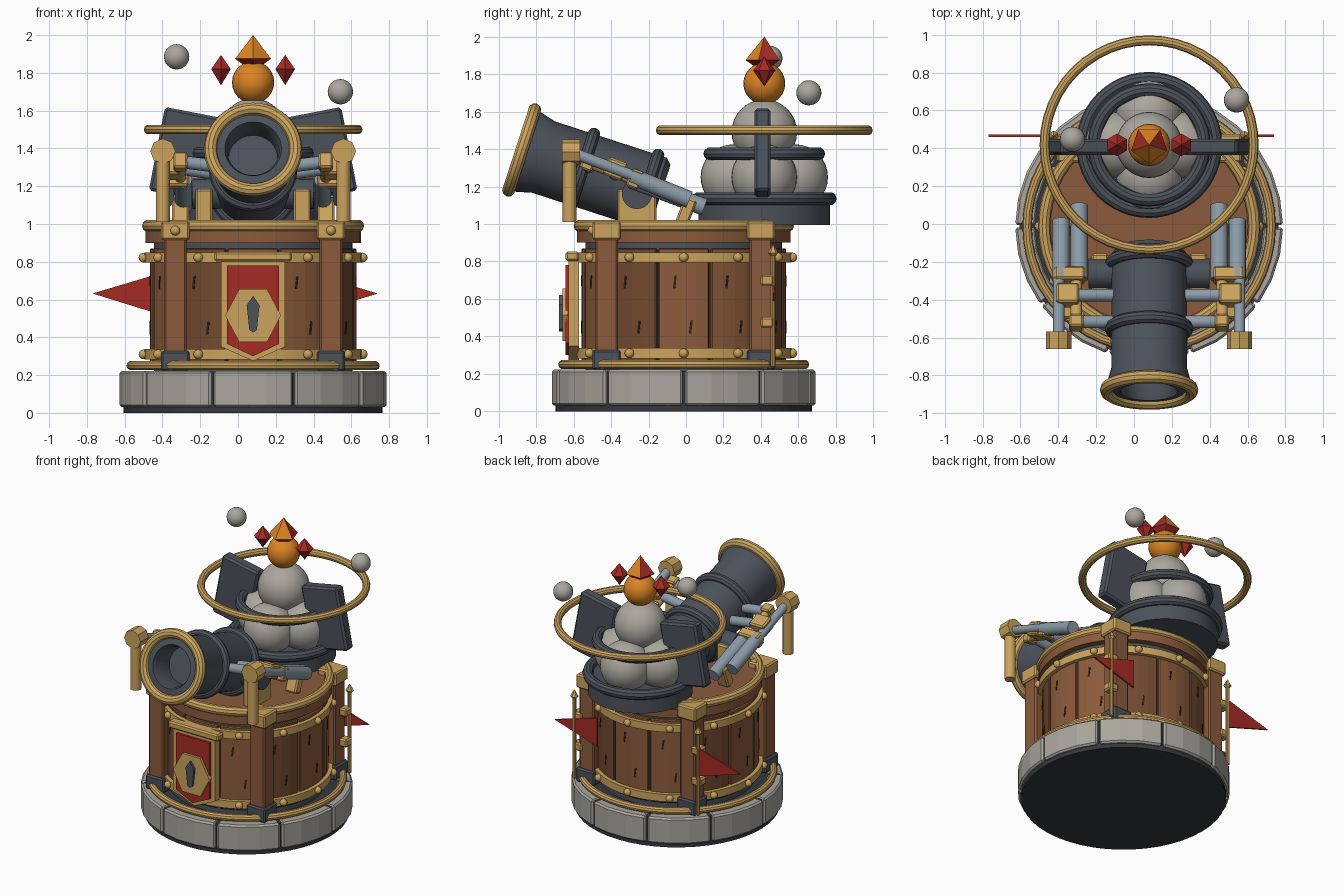
import bpy, bmesh, math
from mathutils import Vector, Matrix

if "Cube" in bpy.data.objects:
    bpy.data.objects.remove(bpy.data.objects["Cube"])

CENTRE = Vector((0.08, -0.012, 0))
parts = []
faceted = set()


def material(name, *rgb):
    m = bpy.data.materials.new(name)
    m.use_nodes = True
    m.diffuse_color = (*rgb, 1)
    m.node_tree.nodes["Principled BSDF"].inputs["Base Color"].default_value = (*rgb, 1)
    return m


STONE = material("pale stone", 0.40, 0.385, 0.34)
GOLD = material("brass gold", 0.60, 0.37, 0.11)
WOOD = material("warm wood", 0.26, 0.105, 0.045)
DARKWOOD = material("deep wood", 0.17, 0.068, 0.03)
GRAIN = material("wood grain", 0.03, 0.013, 0.008)
IRON = material("dark iron", 0.072, 0.085, 0.105)
BASE = material("base black", 0.035, 0.04, 0.047)
STEEL = material("blue steel", 0.26, 0.33, 0.39)
RED = material("banner red", 0.38, 0.024, 0.018)
ORANGE = material("flame orange", 0.72, 0.23, 0.018)


def make(name, bm, mat, flat=False, bevel=0):
    bmesh.ops.recalc_face_normals(bm, faces=bm.faces)
    mesh = bpy.data.meshes.new(name)
    bm.to_mesh(mesh)
    bm.free()
    mesh.materials.append(mat)
    ob = bpy.data.objects.new(name, mesh)
    bpy.context.collection.objects.link(ob)
    if bevel:
        mod = ob.modifiers.new("bevel", "BEVEL")
        mod.width = bevel
        mod.segments = 1
    parts.append(ob)
    if flat:
        faceted.add(ob)
    return ob


def box(name, loc, size, mat, rot=Matrix(), bevel=0.01):
    bm = bmesh.new()
    bmesh.ops.create_cube(bm, size=1, matrix=Matrix.Translation(loc) @ rot @ Matrix.Diagonal((*size, 1)))
    return make(name, bm, mat, True, bevel)


def rod(name, a, b, r, mat, sides=16, r2=None):
    a, b = Vector(a), Vector(b)
    m = Matrix.Translation((a + b) / 2) @ (b - a).to_track_quat("Z", "Y").to_matrix().to_4x4()
    bm = bmesh.new()
    bmesh.ops.create_cone(bm, cap_ends=True, segments=sides, radius1=r,
                          radius2=r if r2 is None else r2, depth=(b - a).length, matrix=m)
    return make(name, bm, mat, sides < 10)


def ball(name, loc, r, mat, detail=24):
    bm = bmesh.new()
    bmesh.ops.create_uvsphere(bm, u_segments=detail, v_segments=detail // 2, radius=r,
                              matrix=Matrix.Translation(loc))
    return make(name, bm, mat)


def lathe(name, profile, mat, m=Matrix(), closed=False, steps=48):
    bm = bmesh.new()
    vs = [bm.verts.new((r, 0, z)) for r, z in profile]
    es = [bm.edges.new(p) for p in zip(vs, vs[1:])]
    if closed:
        es.append(bm.edges.new((vs[-1], vs[0])))
    bmesh.ops.spin(bm, geom=vs + es, cent=(0, 0, 0), axis=(0, 0, 1), angle=math.tau, steps=steps)
    bmesh.ops.remove_doubles(bm, verts=bm.verts, dist=0.0001)
    bm.transform(m)
    return make(name, bm, mat)


def ring(name, loc, major, minor, mat, rot=Matrix()):
    circle = [(major + minor * math.cos(k * math.tau / 10), minor * math.sin(k * math.tau / 10))
              for k in range(10)]
    return lathe(name, circle, mat, Matrix.Translation(loc) @ rot, True)


def arc_block(name, mid, half, r0, r1, z0, z1, mat, segs, bevel):
    # Curved block; angles in degrees counted from the front towards the left
    bm = bmesh.new()
    rows = []
    for k in range(segs + 1):
        a = math.radians(mid - half + 2 * half * k / segs)
        rows.append([bm.verts.new((r * math.sin(a), -r * math.cos(a), z))
                     for r, z in ((r0, z0), (r1, z0), (r1, z1), (r0, z1))])
    for p, q in zip(rows, rows[1:]):
        for j in range(4):
            bm.faces.new((p[j], p[(j + 1) % 4], q[(j + 1) % 4], q[j]))
    bm.faces.new(rows[0])
    bm.faces.new(rows[-1][::-1])
    return make(name, bm, mat, True, bevel)


def plate(name, outline, y0, y1, mat):
    # Flat shape drawn in x, z and thickened along y
    bm = bmesh.new()
    face = bm.faces.new([bm.verts.new((x, y0, z)) for x, z in outline])
    out = bmesh.ops.extrude_face_region(bm, geom=[face])["geom"]
    bmesh.ops.translate(bm, vec=(0, y1 - y0, 0), verts=[v for v in out if isinstance(v, bmesh.types.BMVert)])
    return make(name, bm, mat, True)


def gem(name, loc, r, up, down, mat, sides=6):
    bm = bmesh.new()
    x, y, z = loc
    rim = [bm.verts.new((x + r * math.sin(k * math.tau / sides), y - r * math.cos(k * math.tau / sides), z))
           for k in range(sides)]
    top, low = bm.verts.new((x, y, z + up)), bm.verts.new((x, y, z - down))
    for k in range(sides):
        for tip in (top, low):
            bm.faces.new((rim[k], rim[(k + 1) % sides], tip))
    return make(name, bm, mat, True)


# Stone footing
rod("footing_core", (0, 0, 0), (0, 0, 0.215), 0.685, BASE, 48)
for i in range(10):
    arc_block("footing_stone", i * 36, 17.5, 0.6, 0.708, 0.03, 0.222, STONE, 3, 0.012)
ring("footing_ring", (0, 0, 0.25), 0.645, 0.025, GOLD)

# Drum of planks with bands and rivets
rod("drum_core", (0, 0, 0.2), (0, 0, 0.91), 0.525, IRON, 48)
for i in range(12):
    arc_block("plank", i * 30, 14.4, 0.49, 0.547, 0.26, 0.87,
              DARKWOOD if i % 3 == 2 else WOOD, 4, 0.006)
    for off, z in ((-5, 0.69), (4, 0.45)):
        turn = Matrix.Rotation(math.radians(i * 30 + off), 4, "Z")
        box("grain_mark", turn @ Vector((0, -0.545, z)), (0.012, 0.008, 0.07), GRAIN,
            turn @ Matrix.Rotation(0.12, 4, "Y"), 0)
for z in (0.31, 0.822):
    lathe("drum_band", [(0.53, z - 0.027), (0.575, z - 0.027), (0.575, z + 0.027), (0.53, z + 0.027)],
          GOLD, closed=True)
    for i in range(12):
        a = math.radians(i * 30)
        ball("rivet", (0.58 * math.sin(a), -0.58 * math.cos(a), z), 0.026, GOLD, 12)

# Deck
rod("deck", (0, 0, 0.9), (0, 0, 0.975), 0.57, WOOD, 48)
ring("deck_ring", (0, 0, 0.99), 0.555, 0.033, GOLD)

# Corner posts
for sx in (-1, 1):
    for sy in (-1, 1):
        x, y = 0.412 * sx, 0.412 * sy
        box("post", (x, y, 0.6), (0.12, 0.12, 0.68), WOOD)
        box("post_foot", (x, y, 0.275), (0.15, 0.15, 0.105), IRON)
        box("post_cap", (x, y, 0.965), (0.15, 0.15, 0.1), GOLD)
    ball("cap_rivet", (0.412 * sx, -0.487, 0.965), 0.026, GOLD, 12)

# Front banner
def shield(w, top, side, tip):
    return [(-w, top), (w, top), (w, side), (0, tip), (-w, side)]


box("banner_bar", (0, -0.595, 0.827), (0.41, 0.07, 0.05), GOLD)
plate("banner_frame", shield(0.17, 0.805, 0.35, 0.275), -0.56, -0.615, GOLD)
plate("banner_cloth", shield(0.137, 0.78, 0.365, 0.3), -0.61, -0.63, RED)
plate("banner_crest", [(0.148 * math.cos(k * math.pi / 3), 0.515 + 0.162 * math.sin(k * math.pi / 3))
                       for k in range(6)], -0.62, -0.648, GOLD)
plate("crest_emblem", [(0, 0.425), (0.02, 0.44), (0.034, 0.57), (0, 0.62), (-0.034, 0.57), (-0.02, 0.44)],
      -0.645, -0.665, IRON)

# Rear flags on poles
for sx, start in ((-1, 0.505), (1, 0.315)):
    x = 0.505 * sx
    rod("flag_pole", (x, 0.477, 0.24), (x, 0.477, 0.84), 0.014, GOLD, 10)
    gem("pole_tip", (x, 0.477, 0.845), 0.028, 0.05, 0.03, GOLD)
    for z in (0.7, 0.475):
        box("pole_bracket", (x - 0.02 * sx, 0.445, z), (0.08, 0.07, 0.058), GOLD)
    plate("flag", [(start * sx, 0.735), ((start + 0.345) * sx, 0.632), (start * sx, 0.525)], 0.473, 0.485, RED)

# Cannon barrel
tilt = Matrix.Rotation(math.radians(72), 4, "X")
aim = Matrix.Translation((0, -0.865, 1.395)) @ tilt
lathe("barrel", [(0, -0.78), (0.17, -0.78), (0.2, -0.75), (0.2, -0.12), (0.222, -0.04), (0.215, 0),
                 (0.15, 0.01), (0.137, -0.02), (0.13, -0.16), (0, -0.16)], IRON, aim)
ring("muzzle_ring", aim.translation, 0.225, 0.035, GOLD, tilt)
for s in (0.34, 0.7):
    ring("barrel_band", aim @ Vector((0, 0, -s)), 0.2, 0.034, IRON, tilt)
rod("trunnion", (-0.32, -0.25, 1.16), (0.32, -0.25, 1.16), 0.08, IRON, 24)

# Recoil gear, one set each side
for sx in (-1, 1):
    def at(x, y, z):
        return (x * sx, y, z)

    box("cradle", at(0.26, -0.25, 1.075), (0.09, 0.21, 0.22), GOLD)
    rod("gear_handle", at(0.478, -0.61, 1.01), at(0.478, -0.61, 1.38), 0.037, GOLD, 12)
    rod("handle_cap", at(0.478, -0.65, 1.385), at(0.478, -0.555, 1.385), 0.067, GOLD, 8)
    rod("outer_piston", at(0.478, -0.58, 1.375), at(0.478, -0.25, 1.25), 0.03, STEEL)
    rod("outer_sleeve", at(0.466, -0.28, 1.255), at(0.466, 0.03, 1.13), 0.046, STEEL)
    rod("inner_piston", at(0.385, -0.54, 1.34), at(0.385, -0.25, 1.23), 0.03, GOLD)
    rod("inner_sleeve", at(0.37, -0.28, 1.235), at(0.37, 0.11, 1.09), 0.046, STEEL)
    slope = Matrix.Rotation(math.radians(-21), 4, "X")
    box("gear_collar", at(0.42, -0.26, 1.24), (0.16, 0.07, 0.1), GOLD, slope)
    box("gear_collar", at(0.43, -0.365, 1.295), (0.12, 0.11, 0.1), GOLD, slope)
    box("gear_collar", at(0.385, -0.51, 1.33), (0.075, 0.07, 0.09), GOLD, slope)
    rod("cross_rod", at(0.42, -0.365, 1.3), at(0.15, -0.365, 1.26), 0.034, STEEL)
    rod("cross_rod", at(0.385, -0.505, 1.33), at(0.15, -0.505, 1.3), 0.034, STEEL)
    box("gear_stand", at(0.385, 0.01, 1.06), (0.09, 0.07, 0.16), GOLD, slope)

# Shrine at the back: tray, stacked boulders, flame and floating pieces
Y = 0.43
rod("tray", (0, Y, 0.995), (0, Y, 1.13), 0.35, IRON, 48)
ring("tray_rim", (0, Y, 1.135), 0.35, 0.036, IRON)
ring("boulder_hoop", (0, Y, 1.375), 0.29, 0.035, IRON)
for dx, dy in ((1, 0), (-1, 0), (0, 1), (0, -1)):
    ball("boulder", (0.165 * dx, Y + 0.165 * dy, 1.25), 0.175, STONE, 32)
ball("top_boulder", (0, Y, 1.49), 0.175, STONE, 32)
ball("flame_orb", (0, Y, 1.75), 0.112, ORANGE)
crown = gem("flame_crown", (0, Y, 1.875), 0.1, 0.125, 0.07, ORANGE, 5)
crown.data.materials.append(RED)
for k, f in enumerate(crown.data.polygons):
    f.material_index = int(f.center.z < 1.875 or k % 4 == 2)
ring("halo", (0, Y, 1.5), 0.553, 0.026, GOLD)
for sx in (-1, 1):
    gem("ember", (0.17 * sx, Y, 1.82), 0.06, 0.075, 0.085, RED)
    box("wing_slab", (0.362 * sx, Y - 0.01, 1.37), (0.3, 0.085, 0.45), IRON,
        Matrix.Rotation(math.radians(-11 * sx), 4, "Y"), 0.014)
ball("floating_stone", (-0.405, 0.46, 1.885), 0.067, STONE)
ball("floating_stone", (0.462, 0.668, 1.70), 0.067, STONE)

# Place everything and smooth the round parts
bpy.ops.object.select_all(action="DESELECT")
for ob in parts:
    ob.location += CENTRE
    if ob not in faceted:
        ob.select_set(True)
        bpy.context.view_layer.objects.active = ob
bpy.ops.object.shade_smooth_by_angle(angle=math.radians(35))
